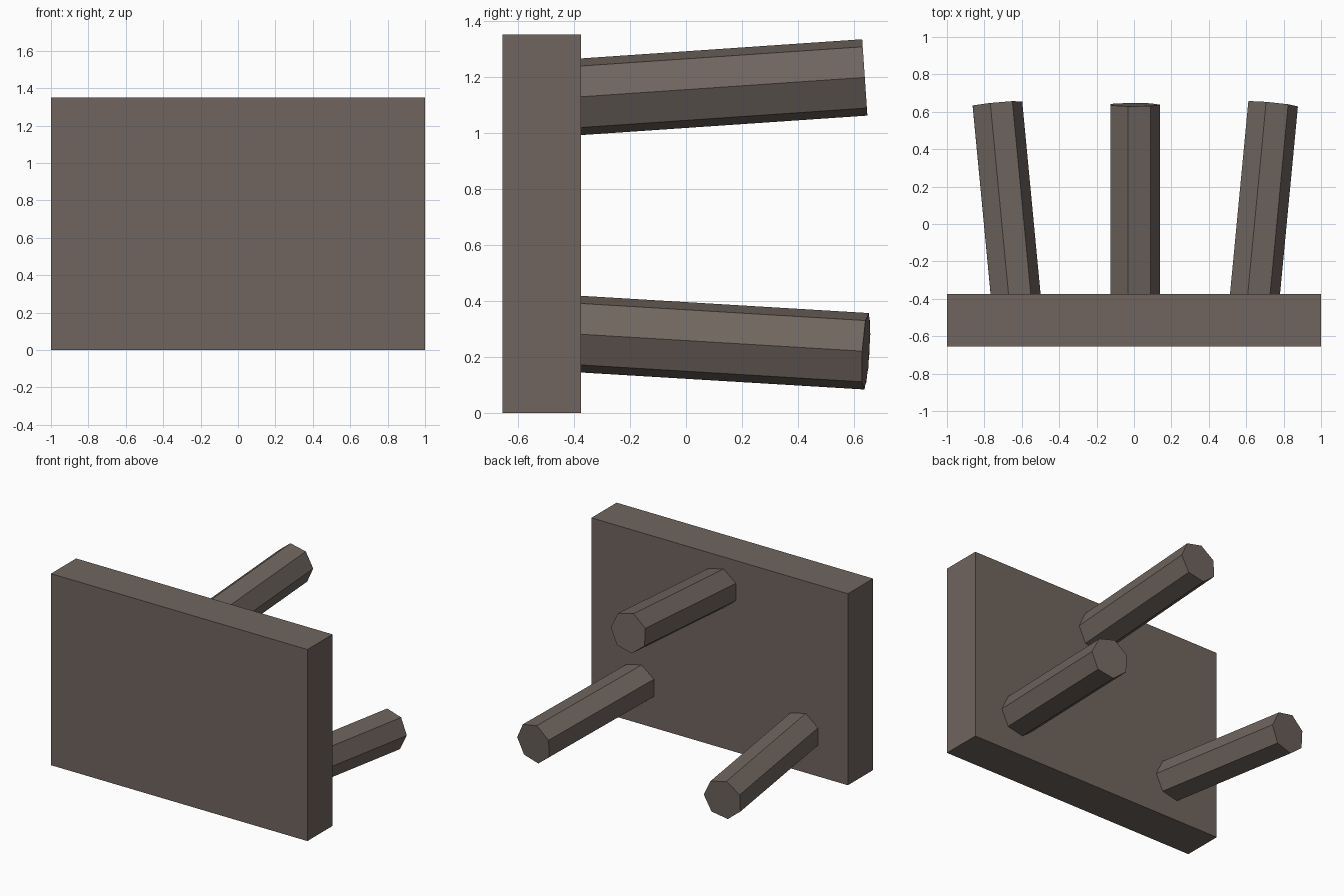
import bpy
import bmesh
from math import cos, sin, tau
from mathutils import Vector

cube = bpy.data.objects.get("Cube")
if cube:
    bpy.data.objects.remove(cube, do_unlink=True)

COLOUR = (0.16, 0.13, 0.113, 1)
wood = bpy.data.materials.new("dark wood")
wood.use_nodes = True
wood.diffuse_color = COLOUR
wood.node_tree.nodes["Principled BSDF"].inputs["Base Color"].default_value = COLOUR


def finish(name, bm):
    bmesh.ops.recalc_face_normals(bm, faces=bm.faces)
    mesh = bpy.data.meshes.new(name)
    bm.to_mesh(mesh)
    bm.free()
    mesh.materials.append(wood)
    obj = bpy.data.objects.new(name, mesh)
    bpy.context.collection.objects.link(obj)


def leg(name, start, end, radius=0.14, sides=7):
    """Straight seven-sided prism with one corner pointing to +x."""
    start, end = Vector(start), Vector(end)
    axis = end - start
    start -= axis * 0.05  # socket the leg into the seat
    turn = Vector((0, 1, 0)).rotation_difference(axis)
    ring = [turn @ Vector((radius * cos(tau * i / sides), 0, radius * sin(tau * i / sides)))
            for i in range(sides)]
    bm = bmesh.new()
    low = [bm.verts.new(start + p) for p in ring]
    high = [bm.verts.new(end + p) for p in ring]
    bm.faces.new(low)
    bm.faces.new(high)
    for i in range(sides):
        j = (i + 1) % sides
        bm.faces.new((low[i], low[j], high[j], high[i]))
    finish(name, bm)


# Seat slab, standing on its edge
bm = bmesh.new()
bmesh.ops.create_cube(bm, size=1)
bmesh.ops.scale(bm, vec=(2, 0.28, 1.35), verts=bm.verts)
bmesh.ops.translate(bm, vec=(0, -0.515, 0.675), verts=bm.verts)
finish("seat", bm)

# Three splayed legs
leg("upper_leg", (0, -0.375, 1.128), (0, 0.638, 1.197))
for side, name in ((1, "lower_left_leg"), (-1, "lower_right_leg")):
    leg(name, (side * 0.64, -0.375, 0.281), (side * 0.737, 0.642, 0.22))
